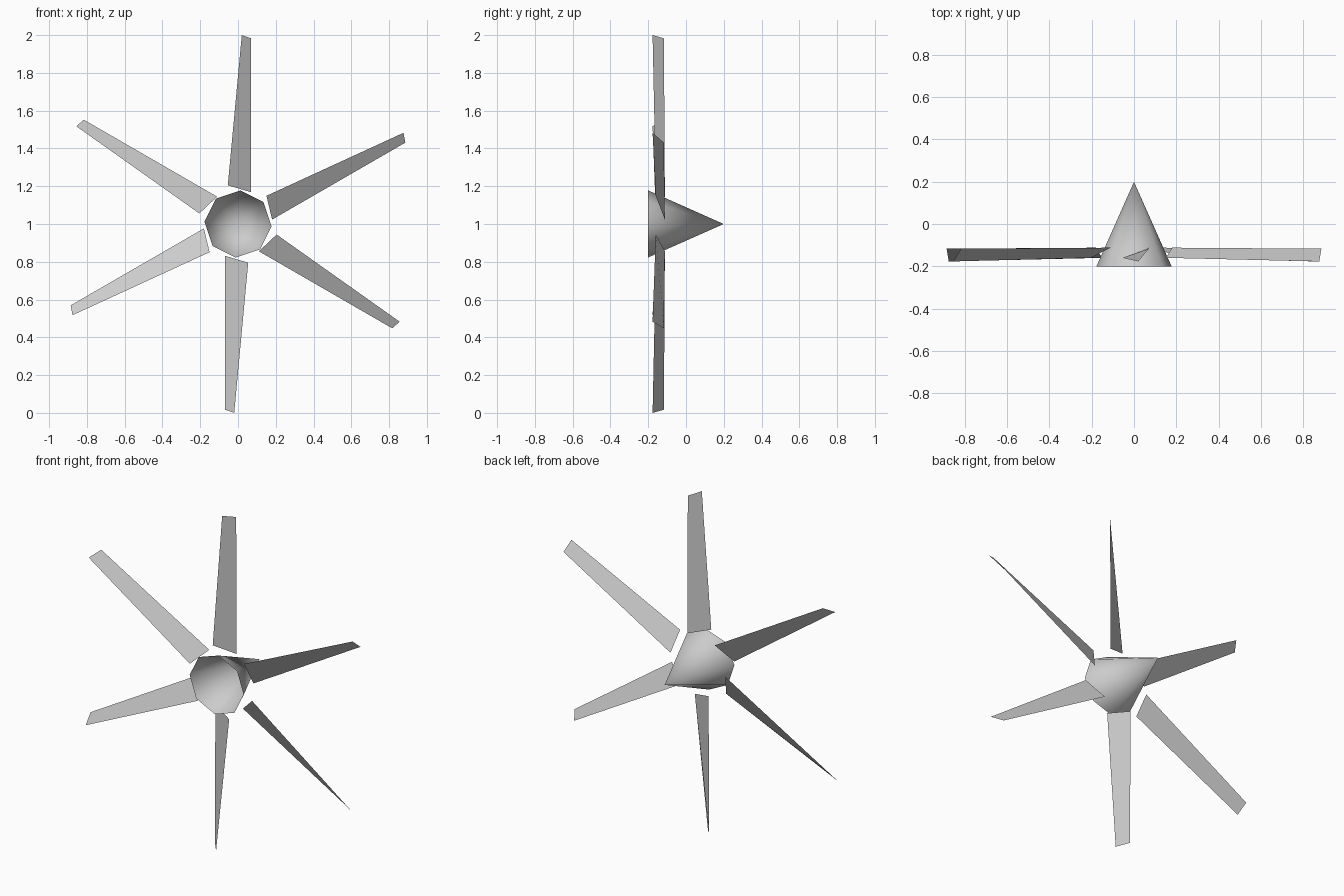
import bpy
import bmesh
from math import radians
from mathutils import Matrix, Vector

default_cube = bpy.data.objects.get("Cube")
if default_cube:
    bpy.data.objects.remove(default_cube, do_unlink=True)

CENTRE = Vector((0, 0, 1))

# One plain grey for the whole propeller
grey = bpy.data.materials.new("light_grey")
grey.use_nodes = True
grey.diffuse_color = (0.6, 0.6, 0.6, 1)
grey.node_tree.nodes["Principled BSDF"].inputs["Base Color"].default_value = (0.6, 0.6, 0.6, 1)


def add_object(name, bm, smooth=False):
    mesh = bpy.data.meshes.new(name)
    for face in bm.faces:
        face.smooth = smooth
    bm.to_mesh(mesh)
    bm.free()
    mesh.materials.append(grey)
    obj = bpy.data.objects.new(name, mesh)
    obj.location = CENTRE
    bpy.context.collection.objects.link(obj)
    return obj


# Hub: open eight-sided cone pointing to the back, smooth shaded
bm = bmesh.new()
bmesh.ops.create_cone(bm, cap_ends=False, segments=8,
                      radius1=0.178, radius2=0, depth=0.4)
bmesh.ops.remove_doubles(bm, verts=bm.verts, dist=0.001)
turn = Matrix.Rotation(radians(4), 4, 'Y') @ Matrix.Rotation(radians(-90), 4, 'X')
bmesh.ops.transform(bm, matrix=turn, verts=bm.verts)
bmesh.ops.recalc_face_normals(bm, faces=bm.faces)
add_object("hub_cone", bm, smooth=True)

# Blades: pitched, tapered single-sheet vanes spaced around the hub
blade_outline = [(-0.054, -0.16, 0.205), (0.07, -0.112, 0.168),
                 (0.07, -0.117, 0.983), (0.02, -0.177, 1.0)]
for i in range(6):
    bm = bmesh.new()
    bm.faces.new([bm.verts.new(p) for p in blade_outline])
    bmesh.ops.transform(bm, matrix=Matrix.Rotation(radians(60 * i), 4, 'Y'),
                        verts=bm.verts)
    add_object(f"blade_{i + 1}", bm)
